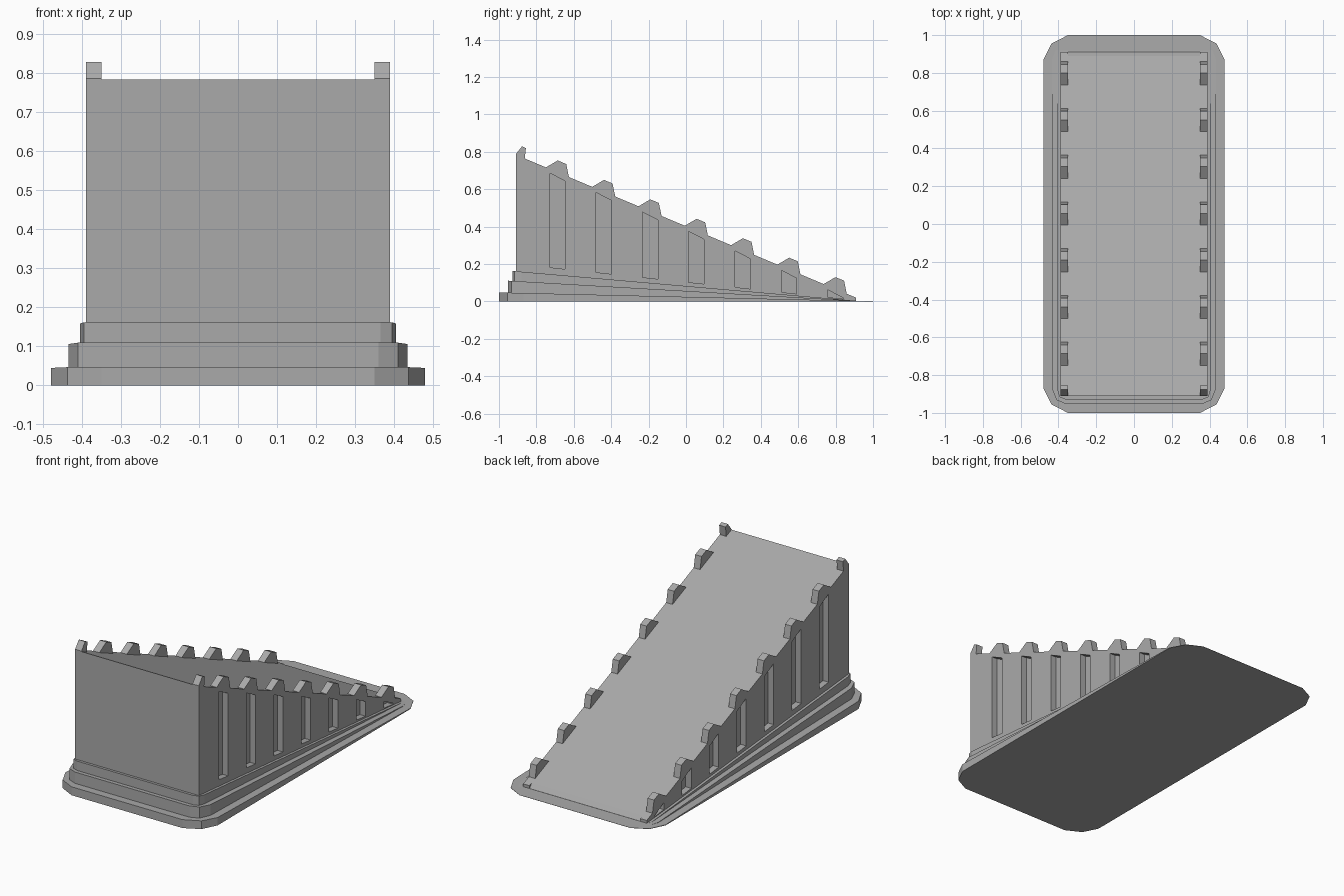
import bpy
import bmesh

old = bpy.data.objects.get("Cube")
if old:
    bpy.data.objects.remove(old, do_unlink=True)

grey = bpy.data.materials.new("stone_grey")
grey.use_nodes = True
COLOUR = (0.4, 0.4, 0.4, 1)
grey.diffuse_color = COLOUR
grey.node_tree.nodes["Principled BSDF"].inputs["Base Color"].default_value = COLOUR


def slope(y):
    """Height of the ramp surface."""
    return 0.402 - 0.42 * y


def loft(bm, bottom, top):
    """Close two matching rings of points into a solid."""
    a = [bm.verts.new(p) for p in bottom]
    b = [bm.verts.new(p) for p in top]
    bm.faces.new(a)
    bm.faces.new(b)
    for i in range(len(a)):
        j = (i + 1) % len(a)
        bm.faces.new((a[i], a[j], b[j], b[i]))


def prism(bm, profile, x0, x1):
    """Extrude a (y, z) profile across x."""
    loft(bm, [(x0, y, z) for y, z in profile], [(x1, y, z) for y, z in profile])


def finish(name, bm):
    bmesh.ops.recalc_face_normals(bm, faces=bm.faces)
    mesh = bpy.data.meshes.new(name)
    bm.to_mesh(mesh)
    bm.free()
    mesh.materials.append(grey)
    obj = bpy.data.objects.new(name, mesh)
    bpy.context.collection.objects.link(obj)
    return obj


def tier(name, corner, front_z, back_z):
    """Wedge plinth with chamfered corners; corner is one quarter of its outline."""
    quarter = corner + [(x, -y) for x, y in reversed(corner)]
    ring = quarter + [(-x, y) for x, y in reversed(quarter)]
    depth = -corner[0][1]
    bm = bmesh.new()
    loft(bm, [(x, y, 0) for x, y in ring],
         [(x, y, front_z + (back_z - front_z) * (y + depth) / (2 * depth)) for x, y in ring])
    finish(name, bm)


# Stepped plinth
tier("base_tier", [(0.35, -1), (0.437, -0.955), (0.48, -0.87)], 0.048, 0.001)
tier("middle_tier", [(0.36, -0.953), (0.41, -0.932), (0.435, -0.87)], 0.111, 0.001)
tier("upper_tier", [(0.365, -0.928), (0.395, -0.916), (0.405, -0.88)], 0.163, 0.002)

# Ramp body
bm = bmesh.new()
prism(bm, [(-0.91, 0.0), (-0.91, slope(-0.91)), (0.89, slope(0.89)), (0.91, 0.004), (0.91, 0.0)],
      -0.39, 0.39)
body = finish("ramp_body", bm)

# Upright recesses along both sides
PITCH = 0.2475
bm = bmesh.new()
for side in (-1, 1):
    for i in range(7):
        y0 = -0.728 + i * PITCH
        y1 = y0 + 0.082
        foot = 0.182 - i * 0.0265
        prism(bm, [(y0, foot), (y0, slope(y0) - 0.022), (y1, slope(y1) - 0.03), (y1, foot - 0.009)],
              side * 0.355, side * 0.45)
cutter = finish("recess_cutter", bm)
cutter.hide_render = True
cut = body.modifiers.new("recesses", "BOOLEAN")
cut.operation = "DIFFERENCE"
cut.solver = "EXACT"
cut.object = cutter
graph = bpy.context.evaluated_depsgraph_get()
body.data = bpy.data.meshes.new_from_object(body.evaluated_get(graph))
body.modifiers.clear()
bpy.data.objects.remove(cutter, do_unlink=True)

# Teeth along the ramp edges
for side, label in ((-1, "right"), (1, "left")):
    bm = bmesh.new()
    inner, outer = side * 0.35, side * 0.39
    for i in range(7):
        y = -0.749 + i * PITCH
        z = slope(y)
        prism(bm, [(y, z), (y + 0.063, z + 0.037), (y + 0.109, z + 0.018),
                   (y + 0.123, slope(y + 0.123))], inner, outer)
    prism(bm, [(-0.91, slope(-0.91)), (-0.91, 0.787), (-0.877, 0.829), (-0.856, 0.82),
               (-0.862, slope(-0.862))], inner, outer)
    # Low end of the edge
    prism(bm, [(0.89, 0.0), (0.89, slope(0.89)), (0.91, slope(0.91)), (0.91, 0.0)], inner, outer)
    finish(label + "_edge_teeth", bm)
